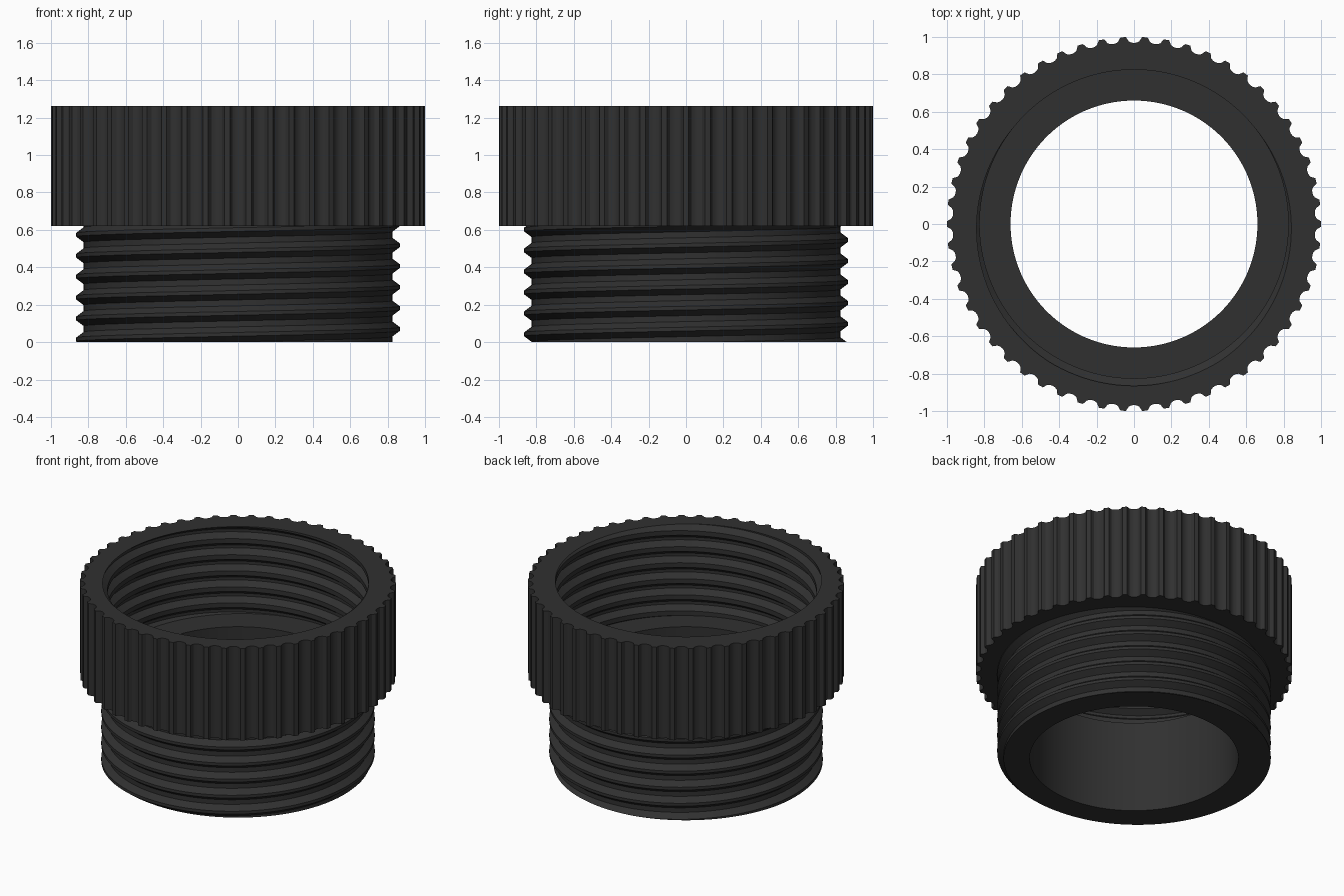
import bpy, bmesh
from math import sin, cos, pi, tau, sqrt, radians

if "Cube" in bpy.data.objects:
    bpy.data.objects.remove(bpy.data.objects["Cube"])

GROOVES, STEPS = 54, 8
COLUMNS = GROOVES * STEPS
PITCH, ROOT, CREST = 0.112, 0.825, 0.865
BORE, LEDGE, COLLAR, TOP = 0.66, 0.64, 0.62, 1.262

black = bpy.data.materials.new("matte black plastic")
black.use_nodes = True
colour = (0.03, 0.03, 0.03, 1)
black.diffuse_color = colour
black.node_tree.nodes["Principled BSDF"].inputs["Base Color"].default_value = colour


def thread_radius(z, centre):
    """Truncated V tooth around the helix line."""
    d = abs((z - centre + PITCH / 2) % PITCH - PITCH / 2)
    t = (0.040 - d) / (0.040 - 0.010)
    return ROOT + (CREST - ROOT) * min(1, max(0, t))


def thread(angle, start, low, high):
    """Points up one side of a right-handed thread, cut flat at both ends."""
    centre = start + PITCH * angle / tau
    first = int((low - start) / PITCH) - 3
    turns = int((high - low) / PITCH) + 6
    points = []
    for k in range(first, first + turns):
        for offset in (-0.040, -0.010, 0.010, 0.040):
            z = min(high, max(low, centre + k * PITCH + offset))
            points.append((thread_radius(z, centre), z))
    return points


def knurl_radius(column):
    """Round flutes separated by narrow lands."""
    u = (column % STEPS) / STEPS - 0.5
    across = abs(u) * tau / GROOVES
    half = 0.042
    return 1 - 0.032 * sqrt(max(0, 1 - (across / half) ** 2))


def sweep(name, section):
    """Carry a changing section once around the z axis."""
    bm = bmesh.new()
    rings = []
    for i in range(COLUMNS + 1):
        a = tau * i / COLUMNS
        rings.append([bm.verts.new((r * cos(a), r * sin(a), z)) for r, z in section(i, a)])
    for one, two in zip(rings, rings[1:]):
        for j in range(len(one) - 1):
            bm.faces.new((one[j], two[j], two[j + 1], one[j + 1]))
    bmesh.ops.remove_doubles(bm, verts=bm.verts, dist=0.0001)
    bmesh.ops.dissolve_degenerate(bm, edges=bm.edges, dist=0.0001)
    mesh = bpy.data.meshes.new(name)
    bm.to_mesh(mesh)
    bm.free()
    mesh.materials.append(black)
    part = bpy.data.objects.new(name, mesh)
    bpy.context.collection.objects.link(part)
    bpy.ops.object.select_all(action="DESELECT")
    part.select_set(True)
    bpy.context.view_layer.objects.active = part
    bpy.ops.object.shade_smooth_by_angle(angle=radians(25))
    return part


# Lower spigot: smooth bore, flat end and outside thread
def spigot(i, a):
    return [(BORE, LEDGE), (BORE, 0)] + thread(a, 0.07, 0, COLLAR)


# Upper collar: underside, fluted grip, rim, inside thread and ledge
def collar(i, a):
    grip = knurl_radius(i)
    inside = thread(a, TOP + PITCH / 4, LEDGE, TOP)
    return [(ROOT - 0.01, COLLAR), (grip, COLLAR), (grip, TOP)] + inside[::-1] + [(BORE, LEDGE)]


sweep("threaded_spigot", spigot)
sweep("knurled_collar", collar)
